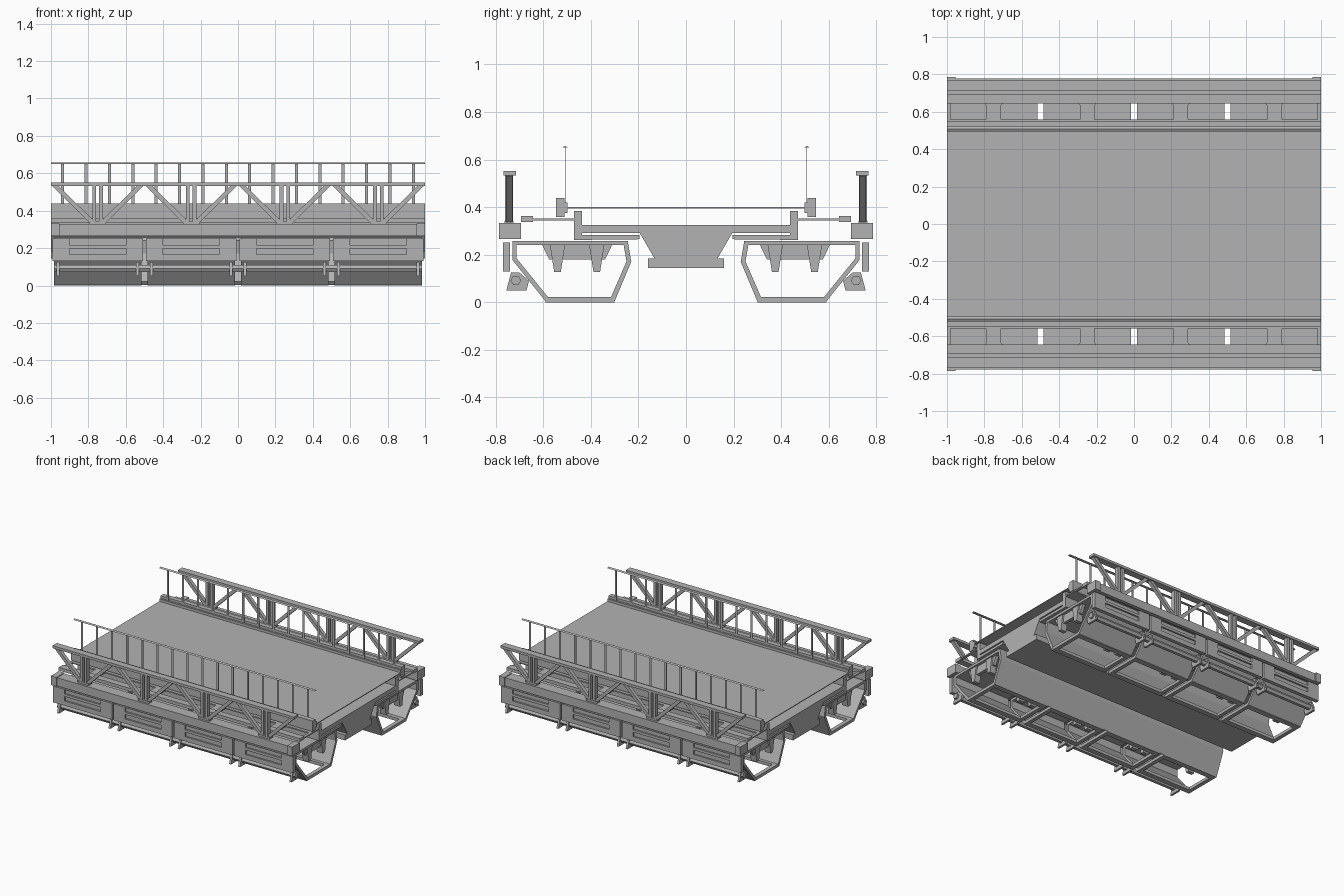
import bpy, bmesh, math
from mathutils import Vector

cube = bpy.data.objects.get("Cube")
if cube:
    bpy.data.objects.remove(cube, do_unlink=True)

GREY = (0.45, 0.45, 0.45, 1)
steel = bpy.data.materials.new("grey_steel")
steel.use_nodes = True
steel.diffuse_color = GREY
steel.node_tree.nodes["Principled BSDF"].inputs["Base Color"].default_value = GREY

BAYS = (-0.75, -0.25, 0.25, 0.75)


def prism(bm, pts, lo, hi, axis="x"):
    """Extrude a closed profile: (y, z) along x, or (x, z) along y."""
    def at(p, d):
        return (d, p[0], p[1]) if axis == "x" else (p[0], d, p[1])
    a = [bm.verts.new(at(p, lo)) for p in pts]
    b = [bm.verts.new(at(p, hi)) for p in pts]
    bm.faces.new(a)
    bm.faces.new(b[::-1])
    n = len(pts)
    for i in range(n):
        j = (i + 1) % n
        bm.faces.new((a[j], a[i], b[i], b[j]))


def box(bm, x0, x1, y0, y1, z0, z1):
    prism(bm, [(y0, z0), (y1, z0), (y1, z1), (y0, z1)], x0, x1)


def strut(bm, p, q, width, y0, y1):
    """Flat bar from p to q in the x-z plane."""
    p, q = Vector(p), Vector(q)
    d = (q - p).normalized()
    n = Vector((-d.y, d.x)) * width / 2
    prism(bm, [p - n, q - n, q + n, p + n], y0, y1, "y")


def finish(name, bm, mirrored=True):
    bmesh.ops.recalc_face_normals(bm, faces=bm.faces)
    mesh = bpy.data.meshes.new(name)
    bm.to_mesh(mesh)
    bm.free()
    mesh.materials.append(steel)
    ob = bpy.data.objects.new(name, mesh)
    bpy.context.collection.objects.link(ob)
    if mirrored:
        mod = ob.modifiers.new("both_sides", "MIRROR")
        mod.use_axis = (False, True, False)
        mod.use_mirror_merge = False


# Road deck, lower floor and central keel trough
bm = bmesh.new()
box(bm, -1, 1, -0.5, 0.5, 0.395, 0.401)
finish("road_deck", bm, False)

bm = bmesh.new()
box(bm, -1, 1, -0.44, 0.44, 0.292, 0.325)
finish("lower_floor", bm, False)

bm = bmesh.new()
prism(bm, [(-0.195, 0.292), (-0.13, 0.18), (0.13, 0.18), (0.195, 0.292)], -1, 1)
box(bm, -1, 1, -0.16, 0.16, 0.145, 0.185)
finish("keel_trough", bm, False)

# Longitudinal girder with inward foot
bm = bmesh.new()
prism(bm, [(0.195, 0.265), (0.47, 0.262), (0.47, 0.384), (0.438, 0.384),
           (0.438, 0.283), (0.195, 0.283)], -1, 1)
finish("side_girder", bm)

# Curb beside the deck
bm = bmesh.new()
box(bm, -1, 1, 0.51, 0.547, 0.358, 0.438)
box(bm, -1, 1, 0.497, 0.515, 0.375, 0.42)
finish("curb", bm)

# Outrigger plate with cutouts, and its edge beam
bm = bmesh.new()
box(bm, -1, 1, 0.468, 0.56, 0.343, 0.352)
for x in BAYS:
    prism(bm, [(x - 0.04, 0.55), (x + 0.04, 0.55), (x + 0.04, 0.635), (x + 0.052, 0.65),
               (x - 0.052, 0.65), (x - 0.04, 0.635)], 0.343, 0.352)
    # Turn the flat profile so its extrusion runs upward
    for v in list(bm.verts)[-12:]:
        v.co = Vector((v.co.y, v.co.z, v.co.x))
for x in (-0.99, 0.99):
    box(bm, x - 0.01, x + 0.01, 0.55, 0.65, 0.343, 0.352)
finish("outrigger_plate", bm)

bm = bmesh.new()
box(bm, -1, 1, 0.644, 0.694, 0.338, 0.362)
finish("outrigger_beam", bm)

# Thin guard rail and posts
bm = bmesh.new()
prism(bm, [(0.495, 0.65), (0.52, 0.65), (0.508, 0.657)], -1, 1)
finish("hand_rail", bm)
bm = bmesh.new()
for i in range(16):
    x = -0.9375 + 0.125 * i
    box(bm, x - 0.008, x + 0.008, 0.507, 0.509, 0.4, 0.652)
finish("rail_posts", bm)

# Outer truss: base beam, chord, uprights and diagonals
bm = bmesh.new()
box(bm, -0.957, 0.957, 0.694, 0.777, 0.265, 0.328)
finish("truss_base", bm)
bm = bmesh.new()
for s in (-1, 1):
    box(bm, min(s, s * 0.955), max(s, s * 0.955), 0.694, 0.786, 0.265, 0.333)
finish("base_end_blocks", bm)

bm = bmesh.new()
box(bm, -1, 1, 0.715, 0.767, 0.533, 0.552)
finish("truss_chord", bm)

bm = bmesh.new()
for x in BAYS:
    box(bm, x - 0.045, x + 0.045, 0.724, 0.762, 0.325, 0.342)
    for s in (-1, 1):
        strut(bm, (x + s * 0.018, 0.33), (x + s * 0.018, 0.54), 0.02, 0.727, 0.76)
        strut(bm, (x + s * 0.025, 0.335), (x + s * 0.235, 0.54), 0.024, 0.73, 0.757)
finish("truss_web", bm)

# Hull shell, one bay at a time, with open windows in the bottom
outer = [(0.73, 0.258), (0.73, 0.178), (0.59, 0.004), (0.30, 0.004),
         (0.23, 0.17), (0.245, 0.258)]
inner = [(0.712, 0.24), (0.712, 0.185), (0.58, 0.022), (0.315, 0.022),
         (0.25, 0.172), (0.262, 0.24)]
BOTTOM, INNER_WALL = 2, (3, 4)
bm = bmesh.new()
for x in BAYS:
    a, b = x - 0.233, x + 0.233
    for i in range(6):
        if i == BOTTOM or i in INNER_WALL:
            continue
        j = (i + 1) % 6
        prism(bm, [outer[i], outer[j], inner[j], inner[i]], a, b)
    # Bottom frame rails and cross members
    box(bm, a, b, 0.55, 0.59, 0, 0.022)
    box(bm, a, b, 0.30, 0.34, 0, 0.022)
    for e in (a, b - 0.03):
        box(bm, e, e + 0.03, 0.34, 0.55, 0, 0.022)
finish("hull_bays", bm)

bm = bmesh.new()
for i in INNER_WALL:
    prism(bm, [outer[i], outer[i + 1], inner[i + 1], inner[i]], -0.985, 0.985)
finish("hull_inner_wall", bm)

# Hanging brackets inside the hull
bm = bmesh.new()
for x in BAYS:
    for s in (-1, 1):
        c = x + s * 0.2
        prism(bm, [(0.605, 0.242), (0.575, 0.18), (0.34, 0.18), (0.31, 0.242)],
              c - 0.012, c + 0.012)
        for y in (0.375, 0.54):
            prism(bm, [(y - 0.032, 0.242), (y + 0.032, 0.242), (y + 0.014, 0.128),
                       (y - 0.014, 0.128)], c - 0.024, c + 0.024)
finish("hull_brackets", bm)

# Outer side panels with two recessed slots each
bm = bmesh.new()
for x in BAYS:
    a, b = x - 0.243, x + 0.243
    box(bm, a, b, 0.74, 0.757, 0.13, 0.252)
    for z0, z1 in ((0.13, 0.165), (0.198, 0.217), (0.248, 0.252)):
        box(bm, x - 0.15, x + 0.15, 0.757, 0.769, z0, z1)
    for c0, c1 in ((a, x - 0.15), (x + 0.15, b)):
        box(bm, c0, c1, 0.757, 0.769, 0.13, 0.252)
finish("side_panels", bm)

# Hexagonal side tube on wedge brackets
bm = bmesh.new()
hexagon = [(0.715 + 0.022 * math.cos(k * math.pi / 3),
            0.092 + 0.022 * math.sin(k * math.pi / 3)) for k in range(6)]
prism(bm, hexagon, -0.985, 0.985)
finish("side_tube", bm)
bm = bmesh.new()
for x in BAYS:
    for c in (x - 0.213, x + 0.213):
        prism(bm, [(0.67, 0.05), (0.755, 0.05), (0.735, 0.125), (0.70, 0.125), (0.66, 0.09)],
              c - 0.008, c + 0.008)
finish("tube_brackets", bm)
